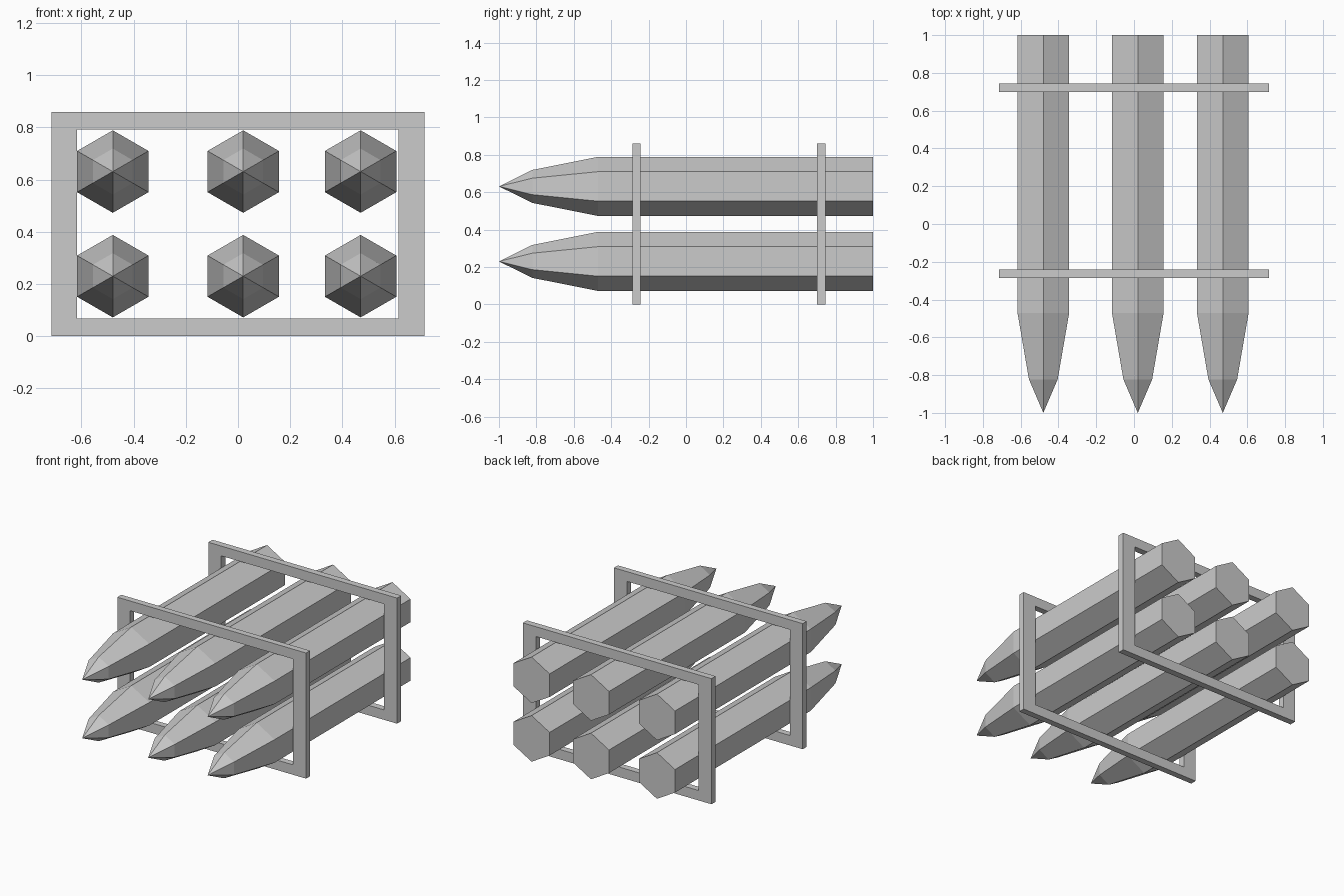
import bpy, bmesh
from math import sin, cos, pi

if "Cube" in bpy.data.objects:
    bpy.data.objects.remove(bpy.data.objects["Cube"])


def make_object(name, bm):
    bmesh.ops.recalc_face_normals(bm, faces=bm.faces)
    mesh = bpy.data.meshes.new(name)
    bm.to_mesh(mesh)
    bm.free()
    obj = bpy.data.objects.new(name, mesh)
    bpy.context.collection.objects.link(obj)
    return obj


def pointed_rod(name, x, z):
    # hexagonal rod along y with a two-step point at the front
    bm = bmesh.new()
    rings = []
    for y, r in ((1.0, 0.158), (-0.47, 0.158), (-0.822, 0.088)):
        rings.append([bm.verts.new((x + r * sin(i * pi / 3), y, z + r * cos(i * pi / 3)))
                      for i in range(6)])
    tip = bm.verts.new((x, -1.0, z))
    bm.faces.new(rings[0])
    for i in range(6):
        j = (i + 1) % 6
        for a, b in zip(rings, rings[1:]):
            bm.faces.new((a[i], a[j], b[j], b[i]))
        bm.faces.new((rings[-1][i], rings[-1][j], tip))
    return make_object(name, bm)


def rack_frame(name, y0, y1):
    # flat rectangular frame standing across the rods
    bm = bmesh.new()
    outer = [(-0.715, 0), (0.715, 0), (0.715, 0.86), (-0.715, 0.86)]
    inner = [(-0.618, 0.068), (0.615, 0.068), (0.615, 0.793), (-0.618, 0.793)]
    loops = [[bm.verts.new((x, y, z)) for x, z in pts]
             for pts, y in ((outer, y0), (outer, y1), (inner, y1), (inner, y0))]
    for k in range(4):
        a, b = loops[k], loops[(k + 1) % 4]
        for i in range(4):
            j = (i + 1) % 4
            bm.faces.new((a[i], a[j], b[j], b[i]))
    return make_object(name, bm)


# two rows of three rods
for row, z in (("lower", 0.23), ("upper", 0.631)):
    for col, x in (("left", -0.48), ("middle", 0.02), ("right", 0.47)):
        pointed_rod(f"{row}_{col}_rod", x, z)

# front and back frames
rack_frame("front_frame", -0.285, -0.242)
rack_frame("back_frame", 0.70, 0.745)
